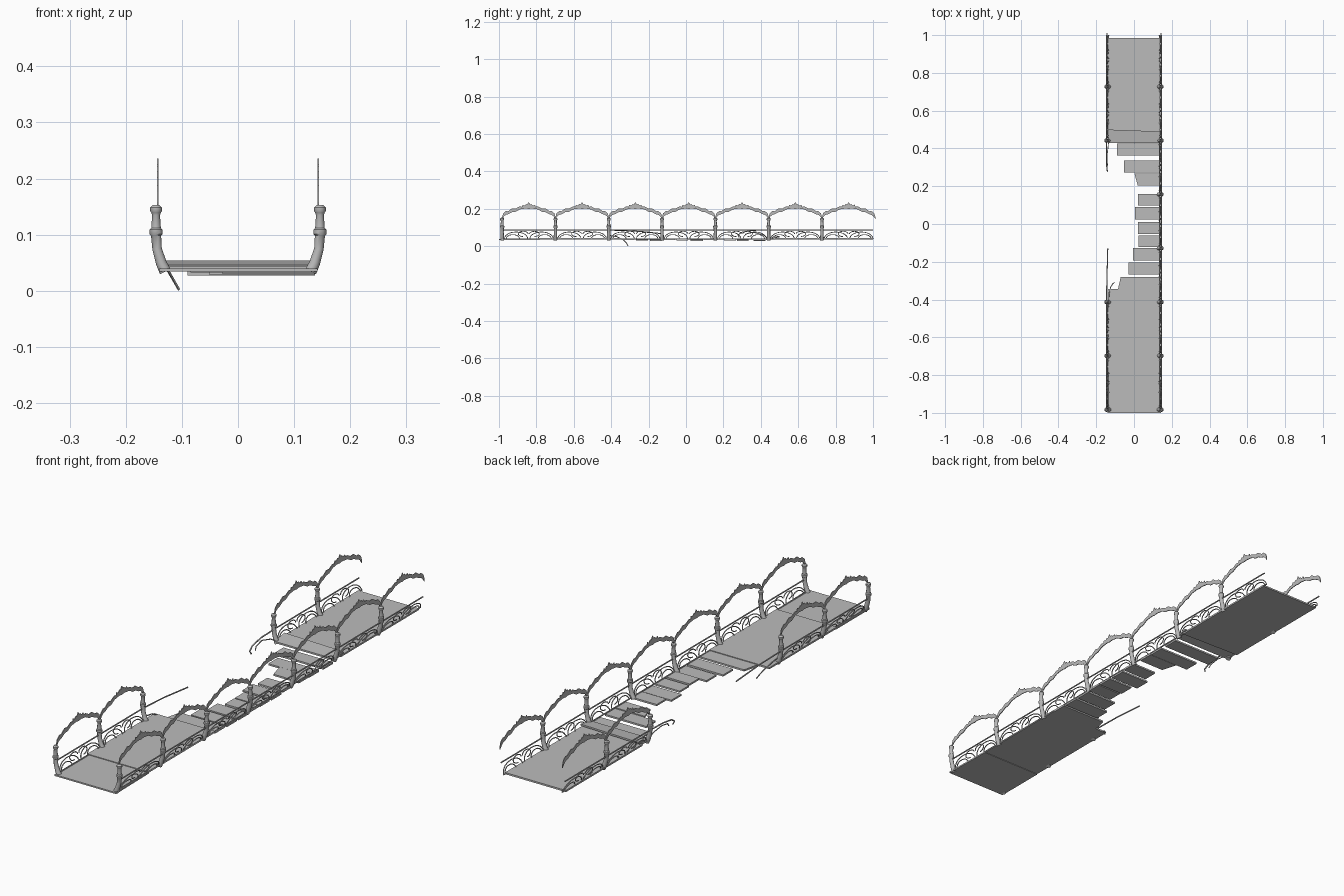
import bpy, bmesh
from math import sin, cos, pi
from mathutils import Vector

cube = bpy.data.objects.get("Cube")
if cube:
    bpy.data.objects.remove(cube)

grey = bpy.data.materials.new("stone grey")
grey.use_nodes = True
tone = (0.5, 0.5, 0.5, 1)
grey.diffuse_color = tone
grey.node_tree.nodes["Principled BSDF"].inputs["Base Color"].default_value = tone

BAY = 0.285
FIRST = -0.983


def finish(bm, name, smooth=False):
    bmesh.ops.recalc_face_normals(bm, faces=bm.faces)
    mesh = bpy.data.meshes.new(name)
    bm.to_mesh(mesh)
    bm.free()
    mesh.materials.append(grey)
    ob = bpy.data.objects.new(name, mesh)
    bpy.context.collection.objects.link(ob)
    if smooth:
        bpy.ops.object.select_all(action='DESELECT')
        ob.select_set(True)
        bpy.context.view_layer.objects.active = ob
        bpy.ops.object.shade_smooth_by_angle(angle=0.7)
    return ob


def sweep(bm, points, radii, sides=6):
    """Tube along points, one radius per point."""
    pts = [Vector(p) for p in points]
    rings = []
    for i, p in enumerate(pts):
        d = (pts[min(i + 1, len(pts) - 1)] - pts[max(i - 1, 0)]).normalized()
        u = d.cross(Vector((1, 0, 0))).normalized()
        v = d.cross(u)
        rings.append([bm.verts.new(p + radii[i] * (u * cos(2 * pi * k / sides) + v * sin(2 * pi * k / sides)))
                      for k in range(sides)])
    for a, b in zip(rings, rings[1:]):
        for k in range(sides):
            n = (k + 1) % sides
            bm.faces.new((a[k], a[n], b[n], b[k]))
    bm.faces.new(rings[0])
    bm.faces.new(rings[-1])


def wire(bm, points, r=0.0025):
    sweep(bm, points, [r] * len(points), 5)


def lean(z):
    """Outward lean of the railing at a height."""
    return 0.146 - 0.016 * max(0, (0.095 - z) / 0.06) ** 2


def slab(name, corners, top, thick, rise=0):
    """Flat plate; rise lifts its back edge."""
    bm = bmesh.new()
    mid = sum(c[1] for c in corners) / len(corners)
    low, high = [], []
    for x, y in corners:
        z = top + (rise if y > mid else 0)
        high.append(bm.verts.new((x, y, z)))
        low.append(bm.verts.new((x, y, z - thick)))
    bm.faces.new(high)
    bm.faces.new(low)
    n = len(corners)
    for i in range(n):
        j = (i + 1) % n
        bm.faces.new((high[i], high[j], low[j], low[i]))
    finish(bm, name)


# Deck: two whole ends
slab("front_deck_end", [(-.14, -1), (.142, -1), (.138, -.78), (-.14, -.78)], .040, .006)
slab("front_deck", [(-.14, -.785), (.136, -.785), (.136, -.345), (-.14, -.345)], .043, .007)
slab("back_deck", [(-.14, .485), (.138, .475), (.138, .985), (-.14, .985)], .043, .007)
slab("raised_plank", [(-.137, .43), (.136, .43), (.14, .49), (-.137, .5)], .046, .007, .008)

# Broken planks between the ends: front y, back y, free end x, skew, top z
planks = [(-.345, -.28, -.085, .015, .040), (-.268, -.203, -.028, 0, .037),
          (-.192, -.127, -.005, 0, .036), (-.122, -.06, .025, 0, .040),
          (-.052, .01, .022, 0, .038), (.024, .09, .004, 0, .036),
          (.098, .16, .022, 0, .040), (.203, .268, .02, -.018, .038),
          (.272, .335, -.052, 0, .036), (.362, .425, -.09, 0, .034)]
for i, (y0, y1, x, skew, z) in enumerate(planks):
    slab(f"broken_plank_{i + 1}", [(x, y0), (.137, y0), (.137, y1), (x + skew, y1)], z, .007)


# Posts: height and radius, following the lean
POST = [(.034, .0105), (.050, .0095), (.075, .0085), (.098, .009), (.101, .0115), (.109, .0115),
        (.112, .0085), (.135, .007), (.139, .0085), (.142, .0105), (.148, .0105), (.153, .006)]


def post(side, y, name):
    bm = bmesh.new()
    sweep(bm, [(side * lean(z), y, z) for z, r in POST], [r for z, r in POST], 12)
    finish(bm, name, True)


# Arched top rail: half outlines from post to crest
UPPER = [(-1, .158), (-.96, .176), (-.86, .188), (-.78, .187), (-.62, .203), (-.5, .201),
         (-.34, .213), (-.26, .211), (-.23, .222), (-.16, .217), (-.1, .226), (-.06, .223), (0, .236)]
LOWER = [(-1, .146), (-.93, .160), (-.86, .168), (-.76, .172), (-.62, .183), (-.5, .184),
         (-.34, .197), (-.26, .199), (-.23, .199), (-.16, .201), (-.1, .201), (-.06, .201), (0, .199)]


def arch(side, y, name):
    bm = bmesh.new()
    rows = []
    for x in (.1415, .1445):
        for outline in (UPPER, LOWER):
            full = outline + [(-t, z) for t, z in outline[-2::-1]]
            rows.append([bm.verts.new((side * x, y + t * BAY / 2, z)) for t, z in full])
    a, b, c, d = rows
    loop = (a, b, d, c)
    for k in range(4):
        p, q = loop[k], loop[(k + 1) % 4]
        for i in range(len(p) - 1):
            bm.faces.new((p[i], p[i + 1], q[i + 1], q[i]))
    for i in (0, -1):
        bm.faces.new([r[i] for r in loop])
    finish(bm, name)


def arc(bm, side, y, half, base, height, start=0, end=pi, r=0.0022):
    pts = []
    for k in range(15):
        a = start + (end - start) * k / 14
        z = base + height * sin(a)
        pts.append((side * lean(z), y + half * cos(a), z))
    wire(bm, pts, r)


# Scrollwork below the handrail
def scrolls(side, y, name):
    bm = bmesh.new()
    for s in (-1, 1):
        arc(bm, side, y + s * .068, .062, .040, .036)
        arc(bm, side, y + s * .085, .035, .040, .022)
        a = 0 if s < 0 else pi
        arc(bm, side, y + s * .030, .026, .066, .014, a, a + (1.5 * pi if s < 0 else -1.5 * pi))
    finish(bm, name, True)


def bar(name, points, r=.003):
    bm = bmesh.new()
    wire(bm, points, r)
    finish(bm, name, True)


for side, label, bays in ((1, "left", range(7)), (-1, "right", (0, 1, 5, 6))):
    for i in bays:
        mid = FIRST + BAY * (i + .5)
        arch(side, mid, f"{label}_arch_{i + 1}")
        scrolls(side, mid, f"{label}_scrolls_{i + 1}")
    for i in sorted(set(bays) | ({2} if side < 0 else set())):
        post(side, FIRST + BAY * i, f"{label}_post_{i + 1}")

# Handrails and bottom bars
bar("left_handrail", [(.146, -.98, .087), (.146, 1, .087)])
bar("left_bottom_bar", [(.134, -.98, .040), (.134, 1, .040)])
for part, y0, y1 in (("front", -.98, -.41), ("back", .44, 1)):
    bar(f"right_{part}_handrail", [(-.146, y0, .087), (-.146, y1, .087)])
    bar(f"right_{part}_bottom_bar", [(-.134, y0, .040), (-.134, y1, .040)])

# Broken rail ends
bar("front_broken_handrail", [(-.146, -.41, .087), (-.143, -.28, .082), (-.139, -.13, .068)])
bar("back_broken_handrail", [(-.146, .44, .087), (-.146, .36, .085), (-.144, .30, .075),
                             (-.141, .278, .060), (-.139, .285, .048)])
bar("back_broken_scroll", [(-.134, .44, .042), (-.137, .41, .062), (-.143, .36, .074),
                           (-.141, .32, .066), (-.138, .31, .052)], .0022)
bar("hanging_scroll", [(-.134, -.41, .058), (-.133, -.37, .052), (-.124, -.335, .035),
                       (-.114, -.318, .018), (-.105, -.31, .002)], .0025)
